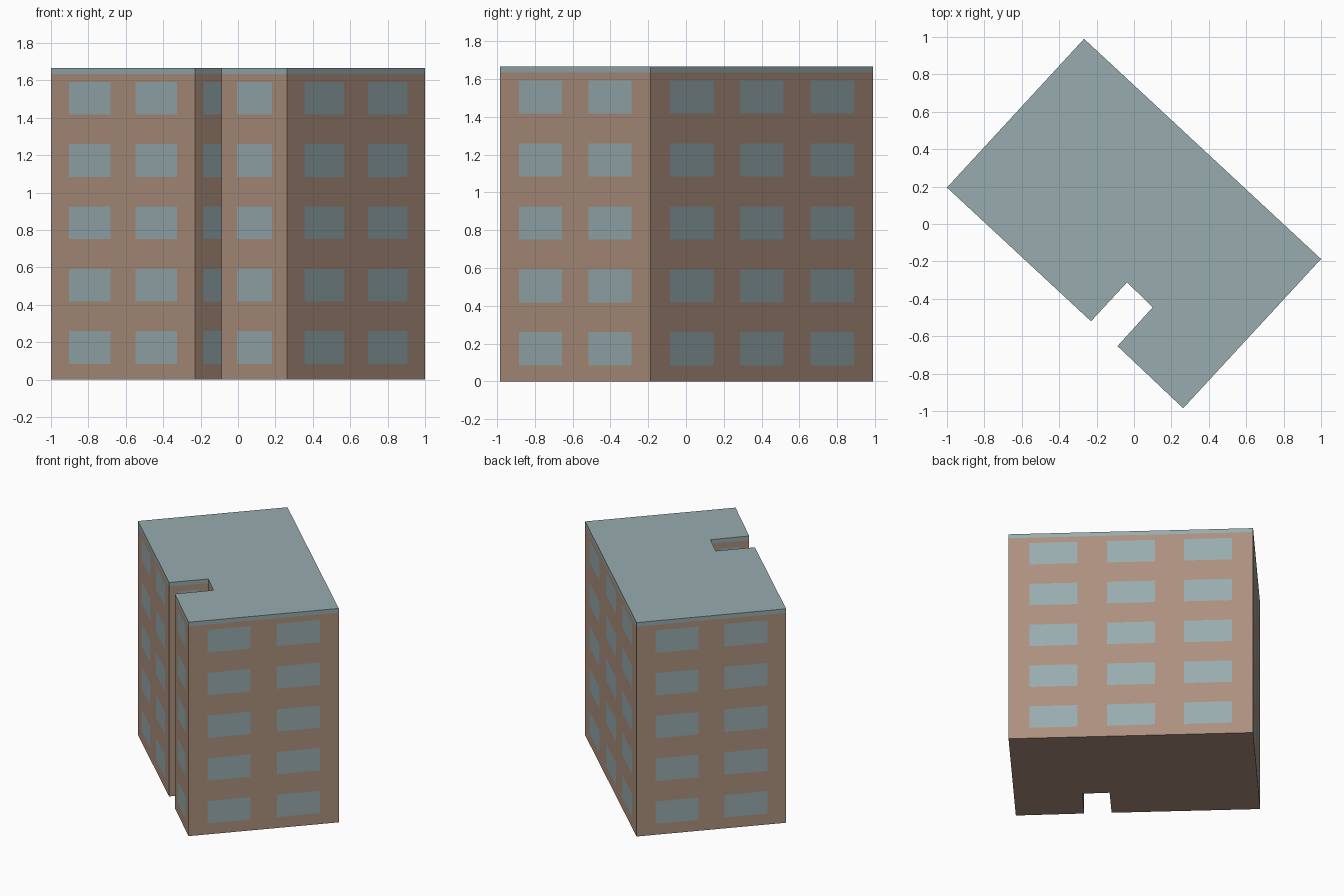
import bpy
import bmesh
from mathutils import Vector

if "Cube" in bpy.data.objects:
    bpy.data.objects.remove(bpy.data.objects["Cube"], do_unlink=True)


def material(name, rgb):
    mat = bpy.data.materials.new(name)
    mat.use_nodes = True
    colour = (*rgb, 1.0)
    mat.diffuse_color = colour
    mat.node_tree.nodes["Principled BSDF"].inputs["Base Color"].default_value = colour
    return mat


brown = material("brown_wall", (0.42, 0.28, 0.207))
teal = material("grey_teal", (0.315, 0.41, 0.425))

# Footprint corners, counterclockwise, with a notch in the front-left wall
FOOTPRINT = [Vector(p) for p in (
    (-1.0, 0.195), (-0.23, -0.52), (-0.037, -0.312), (0.10, -0.445),
    (-0.088, -0.653), (0.263, -0.985), (1.0, -0.187), (-0.267, 0.99))]
WINDOWS_PER_WALL = (2, 1, 1, 1, 1, 2, 3, 2)
STOREYS, PITCH, SILL, HEAD = 5, 0.333, 0.085, 0.26
WALL_TOP, ROOF_TOP = 1.635, 1.667
MARGIN, GAP = 0.44, 0.61        # relative to one window's width


def finish(bm, name, mats):
    bmesh.ops.recalc_face_normals(bm, faces=bm.faces)
    mesh = bpy.data.meshes.new(name)
    bm.to_mesh(mesh)
    bm.free()
    for mat in mats:
        mesh.materials.append(mat)
    obj = bpy.data.objects.new(name, mesh)
    bpy.context.collection.objects.link(obj)
    return obj


def wall_stops(count):
    """Fractions along a wall where its windows begin and end."""
    width = 1 / (count + GAP * (count - 1) + 2 * MARGIN)
    stops = [0.0]
    for i in range(count):
        start = width * (MARGIN + i * (1 + GAP))
        stops += [start, start + width]
    return stops + [1.0]


# Walls: each is a grid whose odd cells in both directions are windows
levels = [0.0]
for storey in range(STOREYS):
    levels += [SILL + storey * PITCH, HEAD + storey * PITCH]
levels.append(WALL_TOP)

bm = bmesh.new()
for k, count in enumerate(WINDOWS_PER_WALL):
    a, b = FOOTPRINT[k], FOOTPRINT[(k + 1) % len(FOOTPRINT)]
    grid = [[bm.verts.new((*a.lerp(b, t), z)) for t in wall_stops(count)]
            for z in levels]
    for r in range(len(grid) - 1):
        for c in range(len(grid[r]) - 1):
            face = bm.faces.new((grid[r][c], grid[r][c + 1],
                                 grid[r + 1][c + 1], grid[r + 1][c]))
            face.material_index = (r % 2) * (c % 2)
bmesh.ops.remove_doubles(bm, verts=bm.verts, dist=0.0001)

# Underside closes the bottom rim of the walls
rim = [e for e in bm.edges if e.is_boundary and all(v.co.z < 0.001 for v in e.verts)]
bmesh.ops.edgeloop_fill(bm, edges=rim, mat_nr=0)
finish(bm, "walls_with_windows", (brown, teal))

# Flat roof slab, flush with the walls
bm = bmesh.new()
base = bm.faces.new([bm.verts.new((*p, WALL_TOP)) for p in FOOTPRINT])
slab = bmesh.ops.extrude_face_region(bm, geom=[base], use_keep_orig=True)
top = [v for v in slab["geom"] if isinstance(v, bmesh.types.BMVert)]
bmesh.ops.translate(bm, verts=top, vec=(0, 0, ROOF_TOP - WALL_TOP))
finish(bm, "roof_slab", (teal,))
